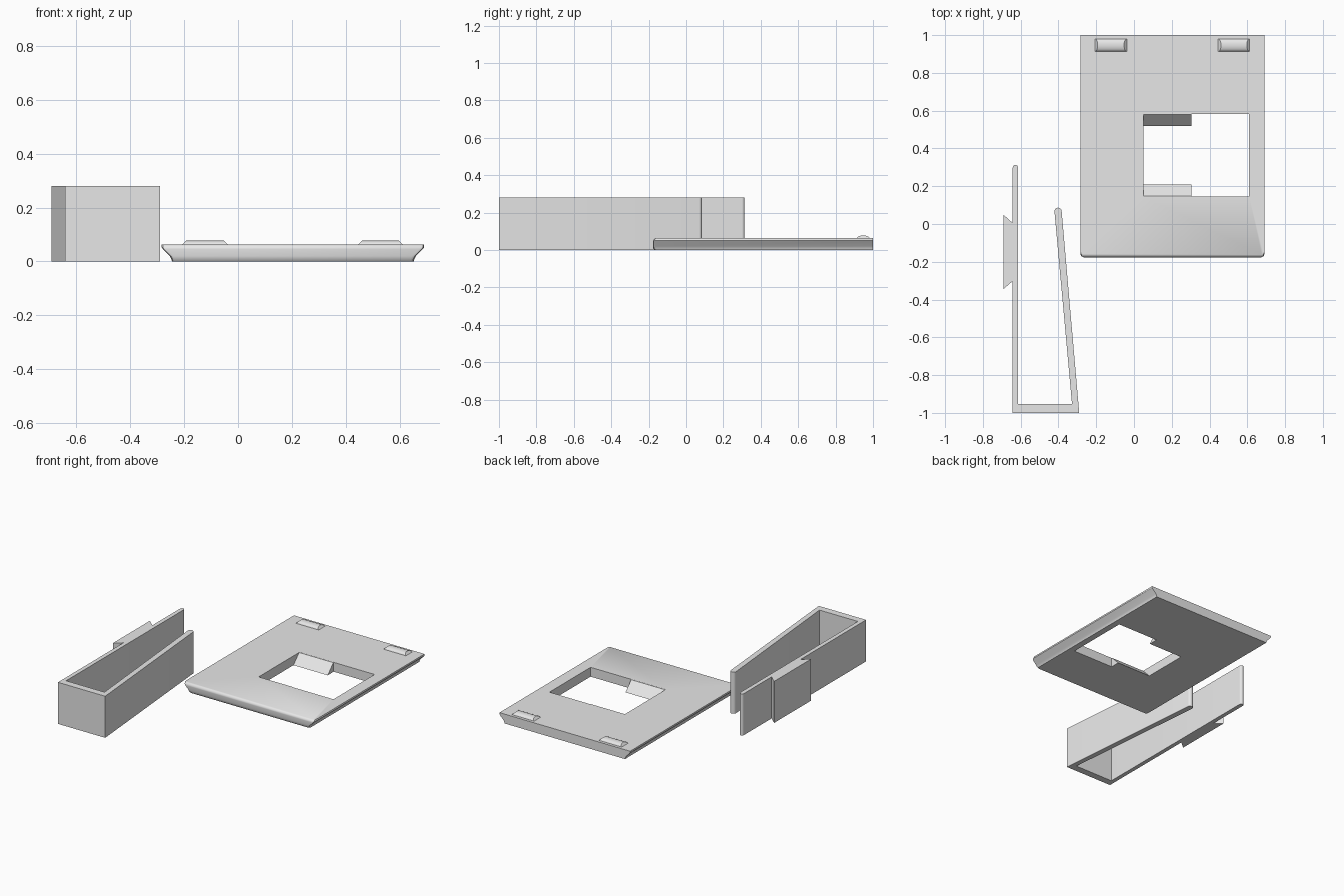
import bpy, bmesh, math

if "Cube" in bpy.data.objects:
    bpy.data.objects.remove(bpy.data.objects["Cube"])

grey = bpy.data.materials.new("plain_grey")
grey.diffuse_color = (0.8, 0.8, 0.8, 1)
grey.use_nodes = True
grey.node_tree.nodes["Principled BSDF"].inputs["Base Color"].default_value = grey.diffuse_color


def loft(name, rings):
    """Closed solid through rings that share a vertex count."""
    bm = bmesh.new()
    loops = [[bm.verts.new(p) for p in ring] for ring in rings]
    n = len(loops[0])
    for a, b in zip(loops, loops[1:]):
        for i in range(n):
            j = (i + 1) % n
            bm.faces.new((a[i], a[j], b[j], b[i]))
    bm.faces.new(loops[0])
    bm.faces.new(loops[-1])
    bmesh.ops.recalc_face_normals(bm, faces=bm.faces)
    mesh = bpy.data.meshes.new(name)
    bm.to_mesh(mesh)
    bm.free()
    mesh.materials.append(grey)
    obj = bpy.data.objects.new(name, mesh)
    bpy.context.collection.objects.link(obj)
    return obj


def extrude_z(name, pts, z0, z1):
    return loft(name, [[(x, y, z) for x, y in pts] for z in (z0, z1)])


def smooth(obj):
    bpy.ops.object.select_all(action='DESELECT')
    bpy.context.view_layer.objects.active = obj
    obj.select_set(True)
    bpy.ops.object.shade_smooth_by_angle(angle=math.radians(30))


def cap(a, b, steps=8):
    """Half-round end running from a to b, bulging to the left of a->b."""
    cx, cy = (a[0] + b[0]) / 2, (a[1] + b[1]) / 2
    ux, uy = (b[0] - a[0]) / 2, (b[1] - a[1]) / 2
    return [(cx - ux * math.cos(t) - uy * math.sin(t),
             cy - uy * math.cos(t) + ux * math.sin(t))
            for t in (math.pi * i / steps for i in range(steps + 1))]


# Clip: straight wall with dovetail, floor and leaning arm
clip = [(-0.642, -1.0), (-0.642, -0.302), (-0.692, -0.345), (-0.692, 0.05),
        (-0.642, 0.005)]
clip += cap((-0.642, 0.299), (-0.614, 0.299))
clip += [(-0.614, -0.953), (-0.328, -0.953)]
clip += cap((-0.421, 0.066), (-0.383, 0.069))
clip += [(-0.29, -1.0)]
smooth(extrude_z("belt_clip", clip, 0, 0.28))

# Plate: flared sides, rounded front edge, flat back
X0, X1, Y0, Y1 = -0.283, 0.69, -0.177, 1.0


def plate_ring(z, side, front, c=0.014):
    x0, x1, y0 = X0 + side, X1 - side, Y0 + front
    k = c * 0.3
    return [(x0, Y1, z), (x0, y0 + c, z), (x0 + k, y0 + k, z), (x0 + c, y0, z),
            (x1 - c, y0, z), (x1 - k, y0 + k, z), (x1, y0 + c, z), (x1, Y1, z)]


plate = loft("back_plate", [plate_ring(*r) for r in (
    (0, 0.038, 0.009), (0.010, 0.035, 0.001), (0.020, 0.030, 0),
    (0.046, 0.004, 0), (0.052, 0.0, 0.002), (0.059, 0.0, 0.007),
    (0.063, 0.0, 0.014))])

# Window through the plate
window = extrude_z("window_cutter", [(0.05, 0.145), (0.61, 0.145),
                                     (0.61, 0.583), (0.05, 0.583)], -0.1, 0.2)
cut = plate.modifiers.new("window", 'BOOLEAN')
cut.object = window
cut.solver = 'EXACT'
bpy.context.view_layer.objects.active = plate
bpy.ops.object.modifier_apply(modifier="window")
bpy.data.objects.remove(window)
smooth(plate)

# Sloped dovetail rails inside the window
for label, y, s in (("front", 0.145, 1), ("back", 0.583, -1)):
    tri = [(y - s * 0.002, 0.0), (y + s * 0.064, 0.0), (y + s * 0.004, 0.0625),
           (y - s * 0.002, 0.0625)]
    loft(label + "_rail", [[(x, a, z) for a, z in tri] for x in (0.049, 0.305)])

# Low domed latch bumps near the back edge
for label, xa, xb in (("left", -0.208, -0.037), ("right", 0.445, 0.613)):
    yc, half, h = 0.947, 0.034, 0.016
    arc = [(yc + half * math.cos(t), h * math.sin(t))
           for t in (math.pi * i / 10 for i in range(11))]
    smooth(loft(label + "_bump", [
        [(x + s * d, y, 0.062 + d) for y, d in arc]
        for x, s in ((xa, 1), (xb, -1))]))
